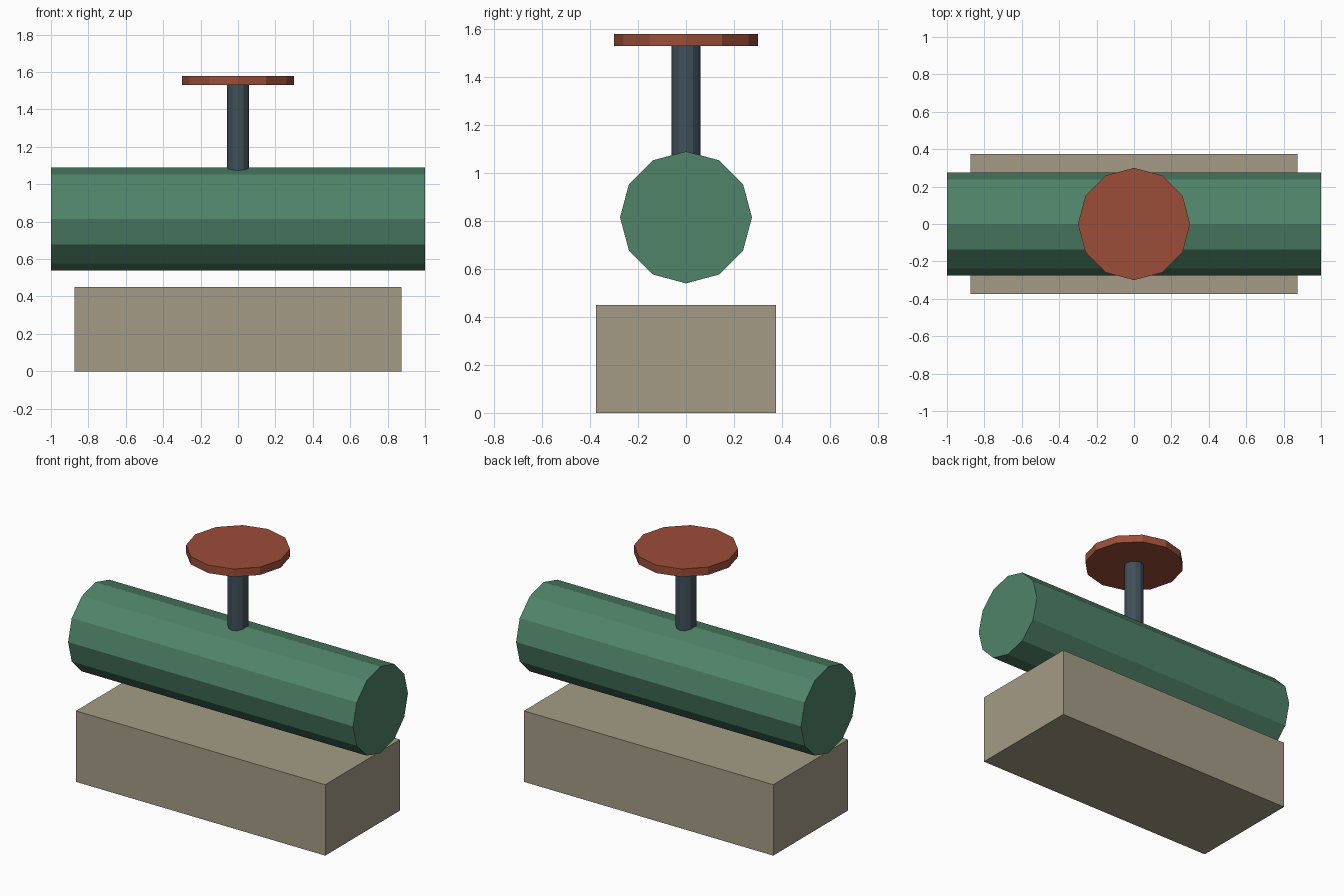
import bpy
from math import pi

if "Cube" in bpy.data.objects:
    bpy.data.objects.remove(bpy.data.objects["Cube"])


def paint(obj, name, color):
    obj.name = name
    mat = bpy.data.materials.new(name + "_paint")
    mat.diffuse_color = (*color, 1)
    mat.use_nodes = True
    mat.node_tree.nodes["Principled BSDF"].inputs["Base Color"].default_value = mat.diffuse_color
    obj.data.materials.append(mat)


def cylinder(name, radius, length, center, color, rotation=(0, 0, 0)):
    bpy.ops.mesh.primitive_cylinder_add(vertices=12, radius=radius, depth=length,
                                        location=center, rotation=rotation)
    paint(bpy.context.object, name, color)


# Rectangular plinth
bpy.ops.mesh.primitive_cube_add(size=1, location=(0, 0, 0.225))
base = bpy.context.object
base.scale = (1.75, 0.75, 0.45)
paint(base, "base_block", (0.37, 0.33, 0.24))

# Horizontal pipe, held just above the plinth
cylinder("pipe", 0.275, 2.0, (0, 0, 0.815), (0.08, 0.23, 0.14), (0, pi / 2, 0))

# Valve stem, sunk into the pipe, and its handwheel
cylinder("valve_stem", 0.06, 0.49, (0, 0, 1.285), (0.05, 0.08, 0.10))
cylinder("handwheel", 0.30, 0.05, (0, 0, 1.555), (0.33, 0.075, 0.04))
